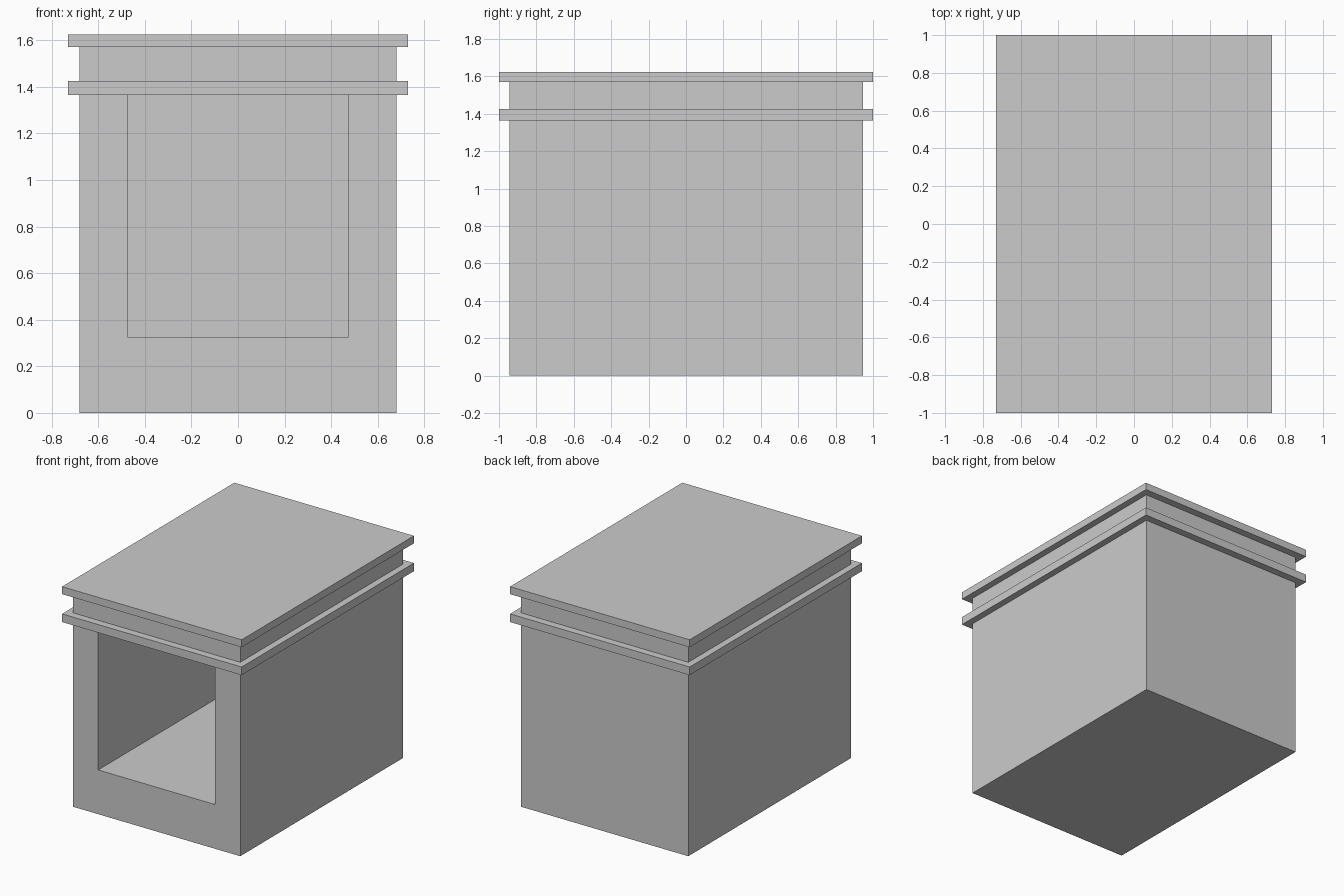
import bpy, bmesh
from mathutils import Vector

if "Cube" in bpy.data.objects:
    bpy.data.objects.remove(bpy.data.objects["Cube"])

BODY, TRIM = (0.68, 0.945), (0.73, 1.0)      # half width, half depth
OPEN_X, SILL, LEDGE = 0.475, 0.325, 1.365    # opening half width, bottom, top
CAVITY_DEPTH = 1.685

bm = bmesh.new()


def ring(half, z):
    x, y = half
    return [bm.verts.new(p) for p in ((-x, -y, z), (x, -y, z), (x, y, z), (-x, y, z))]


def front_face():
    # Front body face that spans the middle and reaches up to the ledge
    for f in bm.faces:
        xs, ys, zs = zip(*(v.co for v in f.verts))
        if (max(ys) < -BODY[1] + 0.001 and min(ys) > -BODY[1] - 0.001
                and min(xs) < -0.1 and max(xs) > 0.1
                and min(zs) < LEDGE - 0.1 and abs(max(zs) - LEDGE) < 0.01):
            return f


def split_front(point, normal):
    f = front_face()
    bmesh.ops.bisect_plane(bm, geom=[f, *f.edges, *f.verts],
                           plane_co=point, plane_no=normal)


# Stepped outer shell: body, lower ledge, neck, top slab
rings = [ring(h, z) for h, z in (
    (BODY, 0), (BODY, LEDGE), (TRIM, LEDGE), (TRIM, 1.425),
    (BODY, 1.425), (BODY, 1.57), (TRIM, 1.57), (TRIM, 1.625))]
for low, high in zip(rings, rings[1:]):
    for i in range(4):
        j = (i + 1) % 4
        bm.faces.new((low[i], low[j], high[j], high[i]))
bm.faces.new(rings[0][::-1])
bm.faces.new(rings[-1])

# Front opening, pushed back into a deep cavity
for x in (-OPEN_X, OPEN_X):
    split_front((x, 0, 0), (1, 0, 0))
split_front((0, 0, SILL), (0, 0, 1))
bm.normal_update()
pushed = bmesh.ops.extrude_discrete_faces(bm, faces=[front_face()])["faces"][0]
bmesh.ops.translate(bm, verts=list(pushed.verts), vec=Vector((0, CAVITY_DEPTH, 0)))
bmesh.ops.recalc_face_normals(bm, faces=bm.faces[:])

mesh = bpy.data.meshes.new("open_front_cabinet")
bm.to_mesh(mesh)
bm.free()
bpy.context.collection.objects.link(bpy.data.objects.new("open_front_cabinet", mesh))
